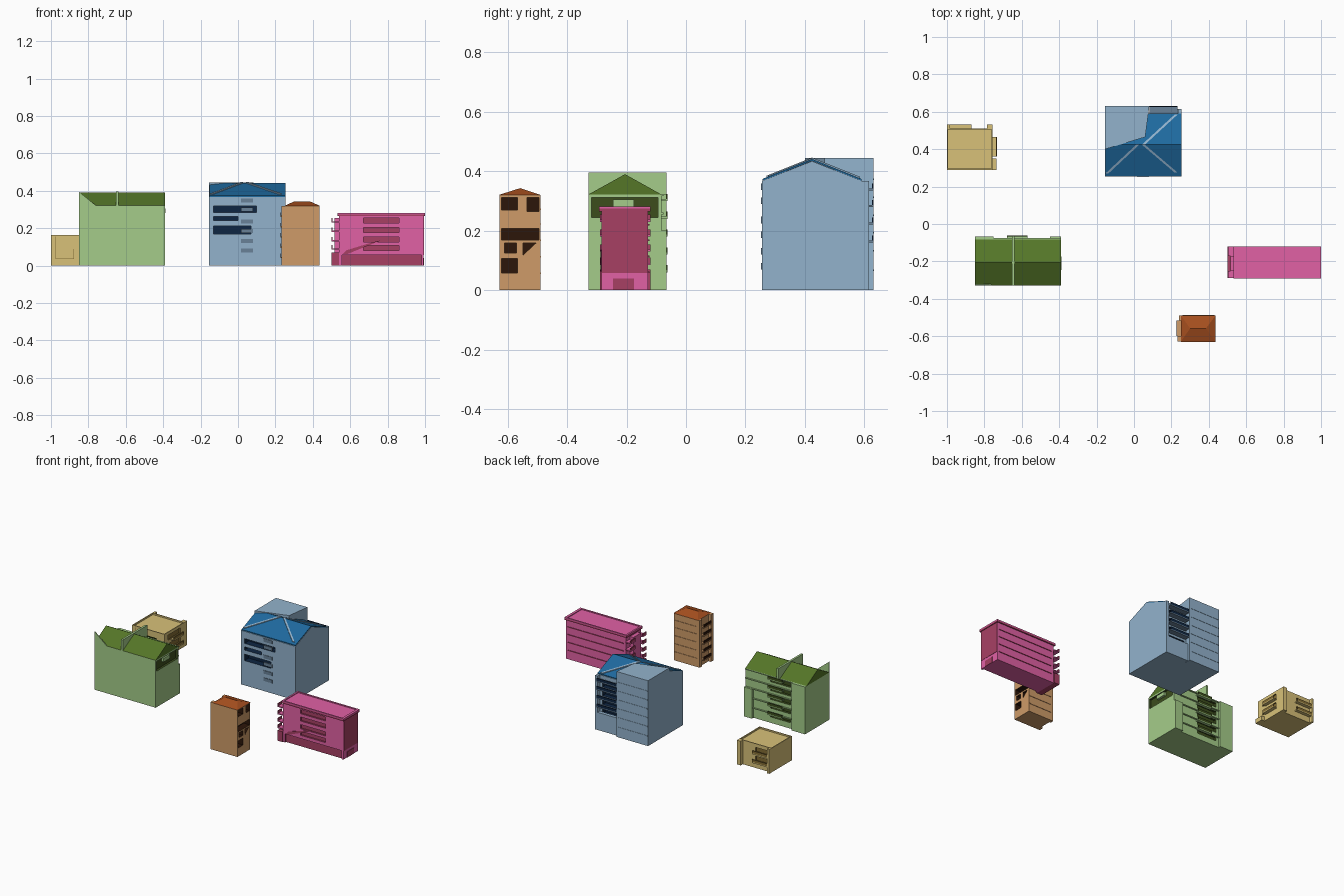
import bpy, bmesh
from mathutils import Vector

if "Cube" in bpy.data.objects:
    bpy.data.objects.remove(bpy.data.objects["Cube"])


def mat(name, r, g, b):
    m = bpy.data.materials.new(name)
    m.diffuse_color = [(c / 255) ** 2.2 for c in (r, g, b)] + [1]
    m.use_nodes = True
    m.node_tree.nodes["Principled BSDF"].inputs["Base Color"].default_value = m.diffuse_color
    return m


TAN, TAN_D = mat("tan", 215, 192, 120), mat("dark_tan", 130, 108, 55)
GRN, GRN_R = mat("green", 163, 203, 136), mat("roof_green", 85, 117, 44)
GRN_D = mat("dark_green", 62, 78, 34)
BLU, BLU_R = mat("blue", 145, 177, 203), mat("roof_blue", 36, 106, 158)
NAVY, STEEL = mat("navy", 22, 42, 68), mat("steel", 104, 128, 150)
PNK, PNK_D = mat("pink", 224, 97, 163), mat("dark_pink", 166, 66, 100)
ORG, ORG_R = mat("orange", 205, 154, 104), mat("roof_orange", 165, 80, 36)
BRN = mat("dark_brown", 48, 28, 18)


def solids(name, parts, m):
    """One object from prisms, each (profile, axis, start, end)."""
    bm = bmesh.new()
    for pts, axis, a, b in parts:
        def at(u, v, w):
            return {"x": (w, u, v), "y": (u, w, v), "z": (u, v, w)}[axis]
        lo = [bm.verts.new(at(u, v, a)) for u, v in pts]
        hi = [bm.verts.new(at(u, v, b)) for u, v in pts]
        bm.faces.new(lo)
        bm.faces.new(hi)
        n = len(pts)
        for i in range(n):
            j = (i + 1) % n
            bm.faces.new((lo[i], lo[j], hi[j], hi[i]))
    return finish(name, bm, m)


def finish(name, bm, m):
    bmesh.ops.recalc_face_normals(bm, faces=bm.faces)
    me = bpy.data.meshes.new(name)
    bm.to_mesh(me)
    bm.free()
    me.materials.append(m)
    ob = bpy.data.objects.new(name, me)
    bpy.context.collection.objects.link(ob)
    return ob


def hull(name, points, m):
    bm = bmesh.new()
    for p in points:
        bm.verts.new(p)
    bmesh.ops.convex_hull(bm, input=bm.verts[:])
    return finish(name, bm, m)


def b(x0, x1, y0, y1, z0, z1):
    return [(x0, y0), (x1, y0), (x1, y1), (x0, y1)], "z", z0, z1


def box(name, dims, m):
    return solids(name, [b(*dims)], m)


def recess(ob, parts, m):
    """Cut openings whose inside faces take the dark material."""
    cut = solids(ob.name + "_opening_cutter", parts, m)
    cut.hide_render = True
    cut.display_type = "WIRE"
    mod = ob.modifiers.new("openings", "BOOLEAN")
    mod.object = cut
    mod.solver = "EXACT"
    mod.material_mode = "TRANSFER"


def balconies(name, x0, x1, y0, y1, levels, side, m, dark):
    """Stacked slabs with a thin railing on the outer side (+y, -x or +x)."""
    t = 0.005
    rail = {"+y": (x0, x1, y1 - t, y1), "-x": (x0, x0 + t, y0, y1),
            "+x": (x1 - t, x1, y0, y1)}[side]
    solids(name + "_slabs", [b(x0, x1, y0, y1, z, z + 0.007) for z in levels], m)
    solids(name + "_railings", [b(*rail, z + 0.007, z + 0.024) for z in levels], dark)


# Tan low house
tan = box("tan_house_body", (-1, -.757, .29, .51, 0, .155), TAN)
recess(tan, [b(-.98, -.88, .5, .52, z, z + .03) for z in (.05, .11)]
       + [b(-.765, -.75, .33, .46, z, z + .035) for z in (.05, .11)], TAN_D)
solids("tan_house_parapet", [b(-1, -.757, .29, .296, .155, .165),
                             b(-1, -.757, .504, .51, .155, .165),
                             b(-1, -.994, .296, .504, .155, .165),
                             b(-.763, -.757, .296, .504, .155, .165)], TAN)
box("tan_house_back_pier", (-.785, -.757, .51, .533, 0, .165), TAN)
box("tan_house_corner_pier", (-1, -.985, .51, .533, 0, .165), TAN)
balconies("tan_back_balcony", -.985, -.87, .51, .533, (.04, .1), "+y", TAN, TAN_D)
balconies("tan_side_balcony", -.757, -.733, .36, .465, (.04, .1), "+x", TAN, TAN_D)
box("tan_side_step", (-.757, -.735, .29, .35, 0, .03), TAN)
solids("tan_door_frame", [b(-.975, -.972, .289, .291, .035, .155),
                          b(-.88, -.877, .289, .291, .035, .09),
                          b(-.972, -.88, .289, .291, .035, .038)], TAN_D)

# Green gabled hall
grn = box("green_house_body", (-.85, -.39, -.328, -.083, 0, .322), GRN)
recess(grn, [b(-.405, -.38, -.318, -.095, .245, .312)]
       + [b(-.73, -.58, -.1, -.07, z, z + .03) for z in (.04, .1, .16, .22, .28)], GRN_D)
solids("green_house_roof", [([(-.328, .322), (-.083, .322), (-.205, .39)],
                             "x", -.85, -.39)], GRN_R)
box("green_roof_fin", (-.652, -.638, -.328, -.065, .322, .395), GRN)
solids("green_front_gable_corner", [([(-.85, .322), (-.76, .322), (-.85, .395)],
                                     "y", -.328, -.322)], GRN)
box("green_end_window", (-.404, -.388, -.245, -.175, .28, .305), GRN)
solids("green_back_piers", [b(-.85, -.75, -.083, -.066, 0, .322),
                            b(-.45, -.39, -.083, -.066, 0, .2)], GRN)
solids("green_back_floor_bands", [b(-.75, -.39, -.083, -.075, z, z + .006)
                                  for z in (.065, .13, .195, .255, .316)], GRN)
balconies("green_balcony", -.68, -.57, -.083, -.062, (.06, .12, .18, .24, .3),
          "+y", GRN, GRN_D)

# Blue tall house
blu = solids("blue_house_body", [([(.255, 0), (.592, 0), (.592, .367),
                                   (.424, .434), (.255, .367)],
                                  "x", -.155, .255)], BLU)
recess(blu, [b(-.13, .1, .25, .30, .285, .318), b(-.13, .0, .25, .30, .24, .262),
             b(-.13, .07, .25, .30, .168, .212)]
       + [b(.095, .215, .56, .6, z, z + .035) for z in (.05, .11, .17, .23, .29)], NAVY)
solids("blue_front_windows", [b(.015, .08, .252, .262, z, z + .022)
                              for z in (.07, .12, .175, .225, .29, .337)], STEEL)
solids("blue_roof_slopes", [([(.257, .368), (.424, .435), (.59, .368),
                              (.59, .374), (.424, .441), (.257, .374)],
                             "x", -.153, .253)], BLU_R)
solids("blue_back_block", [([(-.155, .4), (.06, .465), (.082, .63), (-.155, .63)],
                            "z", 0, .445)], BLU)


def ridge_bar(name, p, q, w=.008):
    """Diagonal rib lying on the slopes."""
    pts = []
    for x, y in (p, q):
        z = .441 - abs(y - .424) * .4
        pts += [(x + s * w, y, z + h) for s in (-1, 1) for h in (-.01, .005)]
    hull(name, pts, BLU)


ridge_bar("blue_rib_front_left", (-.145, .27), (.02, .424))
ridge_bar("blue_rib_front_right", (.225, .275), (.05, .424))
ridge_bar("blue_rib_back_right", (.225, .585), (.05, .424))
box("blue_back_right_pier", (.235, .255, .592, .615, 0, .367), BLU)
box("blue_back_lower_wall", (.082, .235, .592, .615, 0, .12), BLU)
solids("blue_back_bands", [b(-.15, .07, .63, .632, z, z + .005)
                           for z in (.065, .13, .19, .25, .31, .37)], BLU)
balconies("blue_balcony", .084, .232, .592, .63, (.16, .22, .28, .335), "+y", STEEL, NAVY)

# Pink long block
pnk = box("pink_block_body", (.54, .993, -.285, -.127, 0, .268), PNK)
recess(pnk, [b(.67, .86, -.3, -.273, z, z + .028) for z in (.08, .125, .177, .227)]
       + [b(.555, .98, -.3, -.275, -.01, .058)], PNK_D)
solids("pink_front_ramp", [([(.56, .062), (.585, .062), (.765, .135), (.72, .125),
                             (.58, .082)], "y", -.288, -.284)], PNK_D)
box("pink_end_doorway", (.99, .995, -.245, -.175, 0, .04), PNK_D)
box("pink_end_wall", (.991, .995, -.283, -.129, .058, .266), PNK_D)
box("pink_roof_edge", (.533, 1.0, -.292, -.12, .265, .274), PNK_D)
solids("pink_roof_rim", [b(.533, 1, -.292, -.282, .274, .282),
                         b(.533, 1, -.13, -.12, .274, .282),
                         b(.533, .545, -.282, -.13, .274, .282),
                         b(.983, 1, -.282, -.13, .274, .282)], PNK)
box("pink_roof_deck", (.545, .983, -.282, -.13, .274, .277), PNK)
solids("pink_back_floor_bands", [b(.56, .98, -.127, -.123, z, z + .005)
                                 for z in (.058, .112, .165, .217)], PNK_D)
box("pink_entrance_porch", (.5, .54, -.29, -.12, 0, .07), PNK_D)
box("pink_stair_wall", (.515, .54, -.25, -.17, .07, .255), PNK)
for n, y0, y1 in (("front", -.29, -.25), ("back", -.17, -.12)):
    balconies("pink_balcony_" + n, .5, .54, y0, y1, (.085, .13, .18, .23), "-x", PNK, PNK_D)

# Orange narrow tower
org = box("orange_tower_body", (.25, .435, -.628, -.49, 0, .32), ORG)
recess(org, [b(.39, .44, -.62, -.566, .27, .312), b(.39, .44, -.535, -.495, .265, .312),
             b(.39, .44, -.62, -.495, .168, .208), b(.39, .44, -.62, -.566, .058, .106),
             ([(-.548, .118), (-.505, .158), (-.548, .158)], "x", .39, .44),
             ([(-.61, .125), (-.57, .125), (-.57, .158), (-.61, .158)], "x", .39, .44)],
       BRN)
hull("orange_hip_roof", [(x, y, .32) for x in (.25, .437) for y in (-.63, -.488)]
     + [(.3, -.558, .343), (.385, -.558, .343)], ORG_R)
box("orange_stair_wall", (.232, .25, -.628, -.6, 0, .32), ORG)
box("orange_back_wall", (.24, .25, -.515, -.49, 0, .32), ORG)
balconies("orange_balcony", .226, .25, -.598, -.517, (.04, .095, .15, .205, .26),
          "-x", ORG, BRN)
solids("orange_back_floor_bands", [b(.26, .43, -.49, -.487, z, z + .005)
                                   for z in (.055, .11, .165, .22, .27)], ORG)
